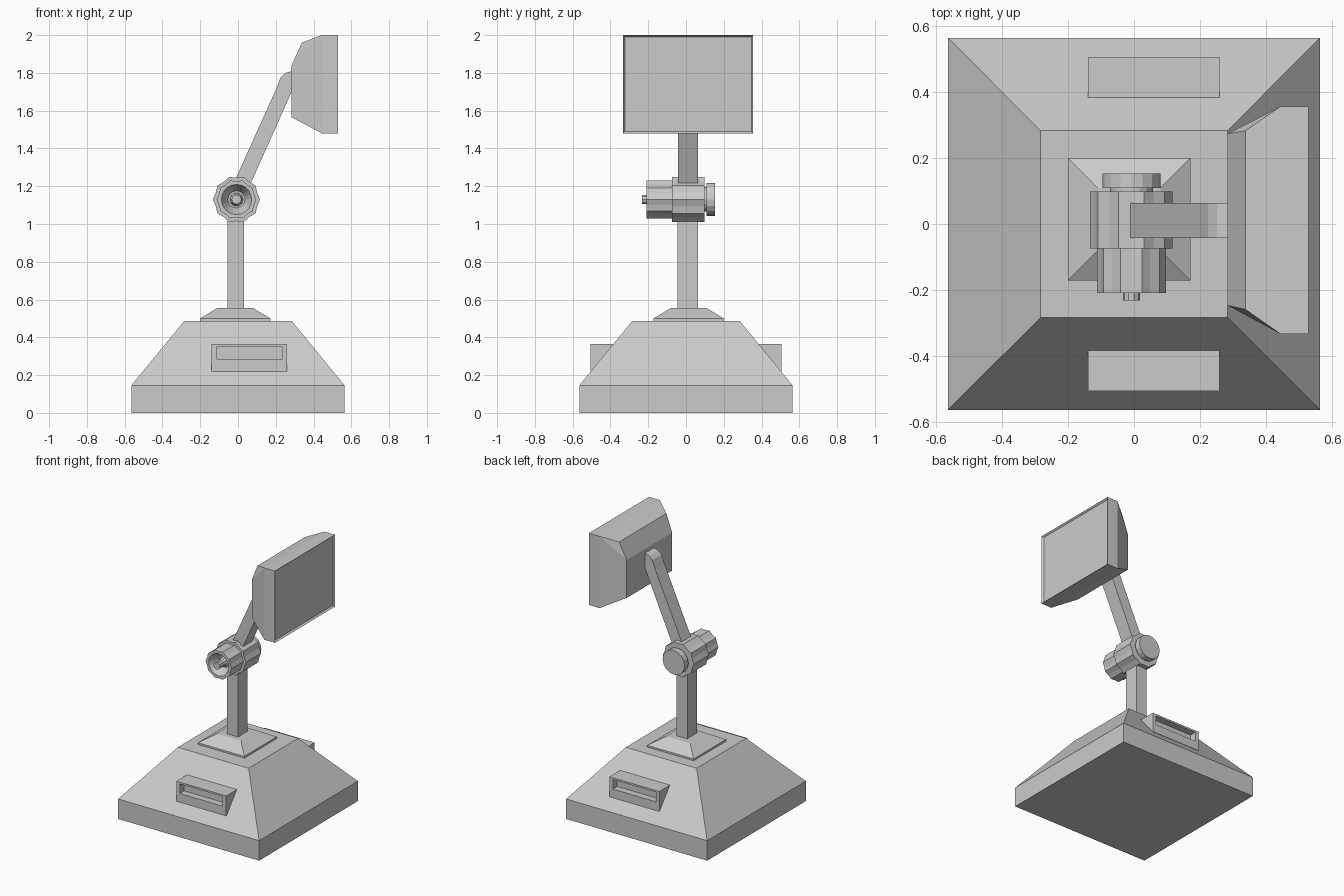
import bpy, bmesh
from math import cos, sin, tau

if "Cube" in bpy.data.objects:
    bpy.data.objects.remove(bpy.data.objects["Cube"])


def finish(name, bm):
    bmesh.ops.recalc_face_normals(bm, faces=bm.faces[:])
    me = bpy.data.meshes.new(name)
    bm.to_mesh(me)
    bm.free()
    ob = bpy.data.objects.new(name, me)
    bpy.context.collection.objects.link(ob)
    return ob


def loft(name, loops):
    """Join a stack of equal loops with quads and cap both ends."""
    bm = bmesh.new()
    rings = [[bm.verts.new(p) for p in lp] for lp in loops]
    n = len(rings[0])
    for a, b in zip(rings, rings[1:]):
        for i in range(n):
            j = (i + 1) % n
            bm.faces.new((a[i], a[j], b[j], b[i]))
    bm.faces.new(rings[0])
    bm.faces.new(rings[-1])
    return finish(name, bm)


def rect_z(x0, x1, y0, y1, z):
    return [(x0, y0, z), (x1, y0, z), (x1, y1, z), (x0, y1, z)]


def square(h, z, cx=0.0, cy=0.0):
    return rect_z(cx - h, cx + h, cy - h, cy + h, z)


def lathe_y(name, profile, n=20, cx=-0.008, cz=1.13):
    """Profile of (y, radius, groove): every second vertex sinks by groove."""
    return loft(name, [[(cx + (r - g * (i % 2)) * cos(tau * i / n), y,
                         cz + (r - g * (i % 2)) * sin(tau * i / n))
                        for i in range(n)] for y, r, g in profile])


# Base, raised plate and lower post
loft("base", [square(0.565, 0), square(0.565, 0.145), square(0.284, 0.487)])
loft("base_plate", [square(0.186, z, -0.015, 0.014) for z in (0.48, 0.50)]
     + [square(0.095, 0.555, -0.015, 0.014)])
loft("lower_post", [rect_z(-0.055, 0.032, -0.046, 0.064, z) for z in (0.54, 1.08)])


# Hooded slots on front and back
def slot(name, s):
    def rect(x0, x1, yb, zb, yt, zt):
        return [(x0, s * yb, zb), (x1, s * yb, zb), (x1, s * yt, zt), (x0, s * yt, zt)]
    loft(name, [rect(-0.14, 0.26, 0.498, 0.22, 0.38, 0.365),
                rect(-0.14, 0.26, 0.506, 0.22, 0.506, 0.365),
                rect(-0.112, 0.232, 0.506, 0.283, 0.506, 0.352),
                rect(-0.112, 0.232, 0.456, 0.283, 0.456, 0.352)])


slot("front_slot", -1)
slot("back_slot", 1)

# Hinge: grooved hub, hollow knob with a pin, and rear cap
lathe_y("hinge_hub", [(-0.075, 0.125, 0.01), (0.098, 0.125, 0.01)])
lathe_y("hinge_knob", [(-0.07, 0.105, 0.008), (-0.21, 0.105, 0.008),
                       (-0.21, 0.08, 0), (-0.17, 0.06, 0), (-0.14, 0.045, 0)])
lathe_y("hinge_pin", [(-0.13, 0.038, 0), (-0.18, 0.026, 0), (-0.232, 0.026, 0)], n=10)
lathe_y("hinge_cap", [(0.09, 0.065, 0), (0.109, 0.065, 0),
                      (0.109, 0.088, 0), (0.153, 0.088, 0)], n=16)

# Leaning upper arm with a bent tip
arm = [(-0.05, 1.157), (0.03, 1.13), (0.07, 1.22), (0.284, 1.70), (0.288, 1.81),
       (0.252, 1.80), (0.225, 1.775), (0.2, 1.71), (-0.01, 1.245)]
loft("upper_arm", [[(x, y, z) for x, z in arm] for y in (-0.042, 0.064)])

# Screen housing: hull of a front slab and a smaller faceted back
sections = [(0.53, -0.333, 0.356, (1.48, 2.0)), (0.444, -0.333, 0.356, (1.48, 2.0)),
            (0.338, -0.259, 0.283, (1.96,)), (0.284, -0.247, 0.274, (1.565, 1.84))]
bm = bmesh.new()
for x, y0, y1, zs in sections:
    for z in zs:
        bm.verts.new((x, y0, z))
        bm.verts.new((x, y1, z))
bmesh.ops.convex_hull(bm, input=bm.verts[:])
bmesh.ops.dissolve_limit(bm, angle_limit=0.02, verts=bm.verts[:], edges=bm.edges[:])
bmesh.ops.recalc_face_normals(bm, faces=bm.faces[:])
panel = [f for f in bm.faces if f.normal.x > 0.99]
bmesh.ops.inset_region(bm, faces=panel, thickness=0.014)
bmesh.ops.translate(bm, vec=(-0.012, 0, 0), verts=[v for f in panel for v in f.verts])
# Small step between the rim and the sunken panel
bmesh.ops.inset_region(bm, faces=panel, thickness=0.001)
finish("screen_housing", bm)
